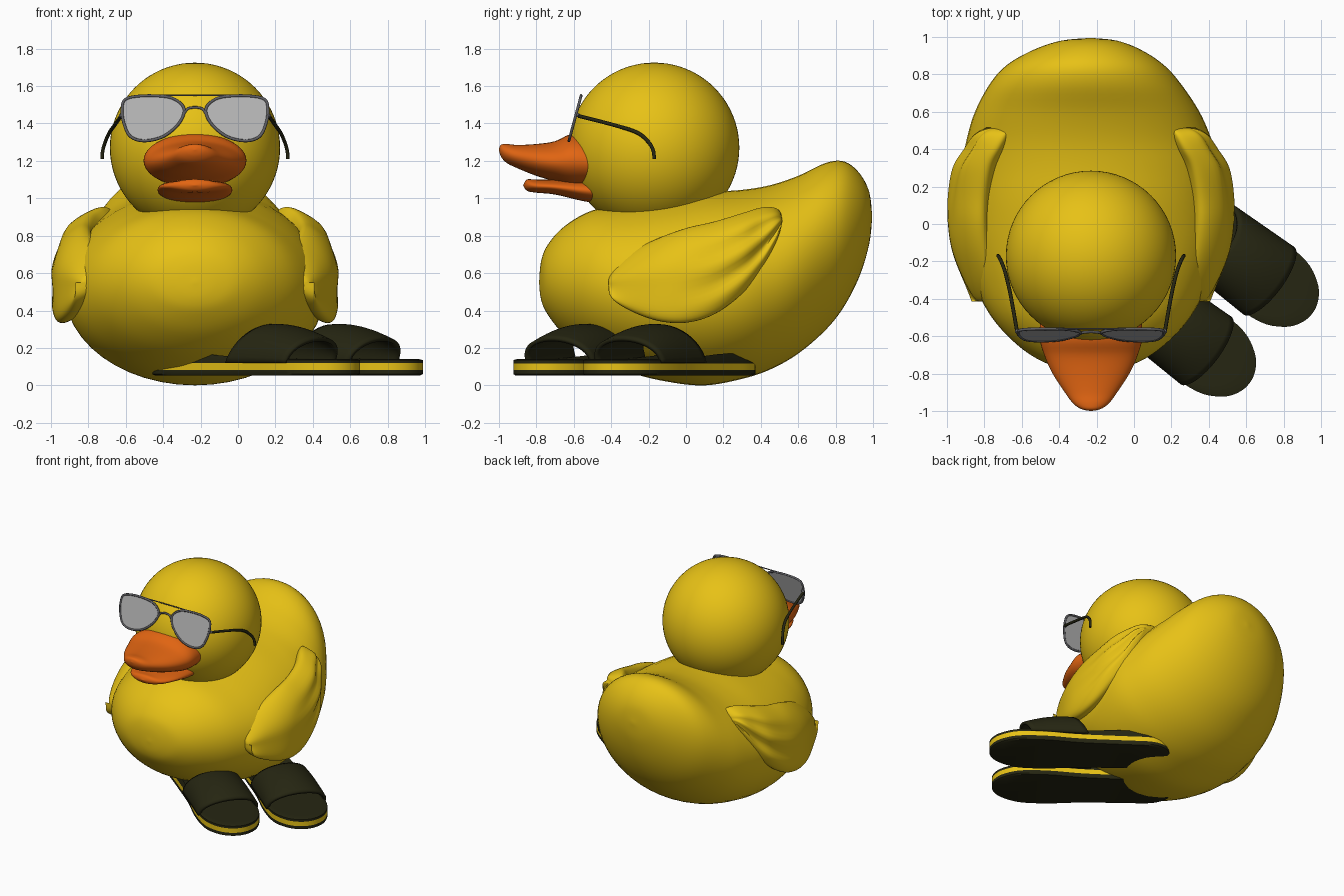
import bpy, bmesh, math
from mathutils import Vector

if "Cube" in bpy.data.objects:
    bpy.data.objects.remove(bpy.data.objects["Cube"])

CX = -0.23  # the bird's own centre line


def material(name, rgb):
    m = bpy.data.materials.new(name)
    m.diffuse_color = (*rgb, 1)
    m.use_nodes = True
    m.node_tree.nodes["Principled BSDF"].inputs["Base Color"].default_value = m.diffuse_color
    return m


YELLOW = material("yellow", (0.82, 0.55, 0.008))
ORANGE = material("orange", (0.76, 0.13, 0.006))
BLACK = material("olive black", (0.019, 0.019, 0.006))
LENS = material("lens grey", (0.45, 0.45, 0.45))
FRAME = material("frame grey", (0.11, 0.11, 0.12))


def add(name, bm, *mats, angle=60):
    bmesh.ops.remove_doubles(bm, verts=bm.verts, dist=1e-5)
    bmesh.ops.recalc_face_normals(bm, faces=bm.faces)
    me = bpy.data.meshes.new(name)
    bm.to_mesh(me)
    bm.free()
    for m in mats:
        me.materials.append(m)
    ob = bpy.data.objects.new(name, me)
    bpy.context.collection.objects.link(ob)
    bpy.ops.object.select_all(action='DESELECT')
    ob.select_set(True)
    bpy.context.view_layer.objects.active = ob
    bpy.ops.object.shade_smooth_by_angle(angle=math.radians(angle))
    return ob


def spline(pts, steps, closed=False):
    """Catmull-Rom curve through points of any dimension."""
    n, out = len(pts), []
    for i in range(n if closed else n - 1):
        q = [pts[(i + k) % n if closed else min(max(i + k, 0), n - 1)] for k in (-1, 0, 1, 2)]
        for s in range(steps):
            t = s / steps
            out.append([0.5 * (2 * b + (c - a) * t + (2 * a - 5 * b + 4 * c - d) * t * t
                               + (3 * b - a - 3 * c + d) * t ** 3) for a, b, c, d in zip(*q)])
    return out if closed else out + [list(pts[-1])]


def skin(bm, rings, closed=True):
    rows = [[bm.verts.new(p) for p in r] for r in rings]
    n = len(rows[0])
    for a, b in zip(rows, rows[1:]):
        for i in range(n if closed else n - 1):
            j = (i + 1) % n
            bm.faces.new((a[i], a[j], b[j], b[i]))
    return rows


def loft(name, stations, mat, section, steps=5, sides=48):
    """Skin closed sections along y; section(station, angle) gives a point."""
    bm = bmesh.new()
    rows = skin(bm, [[section(s, 2 * math.pi * i / sides) for i in range(sides)]
                     for s in spline(stations, steps)])
    bm.faces.new(rows[0])
    bm.faces.new(rows[-1])
    bmesh.ops.dissolve_degenerate(bm, dist=1e-5, edges=bm.edges)
    return add(name, bm, mat)


def oval(s, a):
    y, zb, zt, hw, dx = s
    return (CX + dx + max(hw, 0) * math.cos(a), y, (zb + zt) / 2 + (zt - zb) / 2 * math.sin(a))


def tube(name, pts, r, mat, closed=False):
    cu = bpy.data.curves.new(name, 'CURVE')
    cu.dimensions = '3D'
    cu.bevel_depth, cu.bevel_resolution, cu.use_fill_caps = r, 2, True
    sp = cu.splines.new('POLY')
    sp.points.add(len(pts) - 1)
    for p, co in zip(sp.points, pts):
        p.co = (*co, 1)
    sp.use_cyclic_u = closed
    tmp = bpy.data.objects.new(name + "_path", cu)
    bm = bmesh.new()
    bm.from_mesh(tmp.to_mesh())
    tmp.to_mesh_clear()
    bpy.data.objects.remove(tmp)
    add(name, bm, mat)


# Body with upturned tail: y, bottom, top, half width, sideways shift
loft("body", [
    (-.785, .55, .55, 0, 0), (-.775, .46, .66, .12, 0), (-.74, .38, .75, .25, 0),
    (-.65, .27, .85, .39, 0), (-.5, .16, .935, .53, 0), (-.3, .07, .97, .635, 0),
    (-.1, .02, 1.0, .69, 0), (.1, 0, 1.03, .70, 0), (.3, .035, 1.045, .69, 0),
    (.45, .085, 1.07, .655, -.01), (.6, .17, 1.12, .60, -.02), (.75, .30, 1.19, .51, -.03),
    (.85, .43, 1.195, .42, -.03), (.93, .59, 1.13, .29, -.02), (.98, .76, 1.03, .15, -.01),
    (.995, .9, .9, 0, 0)], YELLOW, oval)

# Head
bm = bmesh.new()
bmesh.ops.create_uvsphere(bm, u_segments=64, v_segments=40, radius=.455)
bmesh.ops.translate(bm, verts=bm.verts, vec=(CX, -.17, 1.27))
add("head", bm, YELLOW)

# Beak
loft("upper_beak", [
    (-.45, 1.06, 1.32, .265, 0), (-.6, 1.06, 1.345, .275, 0), (-.7, 1.09, 1.305, .25, 0),
    (-.8, 1.12, 1.29, .205, 0), (-.9, 1.16, 1.285, .14, 0), (-.96, 1.19, 1.29, .095, 0),
    (-.99, 1.225, 1.285, .05, 0), (-1.0, 1.26, 1.26, 0, 0)], ORANGE, oval)
loft("lower_beak", [
    (-.45, .97, 1.1, .19, 0), (-.55, .985, 1.1, .2, 0), (-.7, 1.02, 1.1, .19, 0),
    (-.8, 1.03, 1.1, .15, 0), (-.85, 1.04, 1.1, .09, 0), (-.87, 1.07, 1.07, 0, 0)], ORANGE, oval)

# Wings: y, bottom, top, inner and outer distance from the centre line
WING = [(-.415, .55, .55, .58, .58), (-.40, .47, .62, .53, .62), (-.3, .40, .71, .50, .68),
        (-.15, .345, .785, .53, .74), (0, .335, .84, .54, .765), (.15, .38, .875, .53, .765),
        (.3, .49, .92, .50, .74), (.4, .61, .95, .46, .68), (.47, .74, .95, .44, .63),
        (.505, .83, .925, .45, .57), (.515, .88, .88, .5, .5)]
for side, label in ((-1, "left"), (1, "right")):
    def wing(s, a):
        y, zb, zt, xi, xo = s
        v = math.sin(a)
        grow = min(max((y + .05) / .4, 0), 1)
        # shallow feather grooves toward the tip, upper edge leaning inward
        x = (xi + xo) / 2 + (xo - xi) / 2 * math.cos(a) * (1 - .13 * grow * (1 - math.cos(9 * v)))
        return (CX + side * (x - .06 * v * abs(v)), y, (zb + zt) / 2 + (zt - zb) / 2 * v)
    loft(label + "_wing", WING, YELLOW, wing)


# Sunglasses, on a plane leaning back
def glass(x, z, dy=0):
    return Vector((CX + x, -.56 + .27 * (z - 1.55) + dy, z))


OUTLINE = [(.37, 1.53), (.27, 1.548), (.14, 1.54), (.075, 1.505), (.058, 1.46), (.09, 1.395),
           (.17, 1.33), (.27, 1.307), (.345, 1.33), (.38, 1.4), (.39, 1.475)]
for side, label in ((-1, "left"), (1, "right")):
    rim = spline(OUTLINE, 5, True)
    bm = bmesh.new()
    bm.faces.new([bm.verts.new(glass(side * x, z, -.003)) for x, z in rim])
    ext = bmesh.ops.extrude_face_region(bm, geom=bm.faces[:])
    bmesh.ops.translate(bm, verts=[v for v in ext['geom'] if isinstance(v, bmesh.types.BMVert)],
                        vec=(0, .006, 0))
    add(label + "_lens", bm, LENS, angle=30)
    tube(label + "_rim", [glass(side * x, z) for x, z in rim], .008, FRAME, True)
    tube(label + "_hinge", [glass(side * .38, 1.45), (CX + side * .40, -.57, 1.44)], .011, FRAME)
    arm = [(.395, -.575, 1.44), (.43, -.38, 1.39), (.458, -.26, 1.35), (.48, -.20, 1.30),
           (.493, -.175, 1.255), (.497, -.17, 1.21)]
    tube(label + "_temple_arm", [(CX + side * x, y, z) for x, y, z in spline(arm, 5)], .01, BLACK)
bridge = [(-.062, 1.445), (-.04, 1.478), (0, 1.486), (.04, 1.478), (.062, 1.445)]
tube("bridge", [glass(x, z) for x, z in spline(bridge, 4)], .007, FRAME)
tube("brow_bar", [glass(-.27, 1.55), glass(.27, 1.55)], .004, FRAME)

# Slippers: t runs heel to toe, n across
D, N = Vector((.8, -.6, 0)), Vector((.6, .8, 0))
SOLE = [(-.245, 0), (-.22, .10), (-.12, .165), (.1, .175), (.4, .185), (.65, .212),
        (.85, .205), (.97, .15), (1.03, .08), (1.05, 0)]
EDGE = spline(SOLE + [(t, -n) for t, n in SOLE[-2:0:-1]], 4, True)
for label, along, across in (("first", -.045, -.31), ("second", 0, .19)):
    def place(t, n, z):
        return D * (t + along) + N * (n + across) + Vector((0, 0, z))

    def ring(scale, z, lift=0):
        # lift raises the footbed toward the heel
        return [place(.4 + (t - .4) * scale, n * scale,
                      z + lift * min(max((.55 - t) / .4, 0), 1)) for t, n in EDGE]

    # Sole with a coloured stripe around its middle
    bm = bmesh.new()
    rows = skin(bm, [ring(.97, .052), ring(1, .06), ring(1, .083), ring(1, .118),
                     ring(1, .135), ring(.96, .14, .03), ring(.88, .14, .02)])
    bm.faces.new(rows[0])
    bm.faces.new(rows[-1])
    for f in bm.faces:
        z = f.calc_center_median().z
        f.material_index = int(.09 < z < .11 and len(f.verts) == 4)
    add(label + "_slipper_sole", bm, BLACK, YELLOW, angle=40)

    # Domed strap, open at both ends
    bm = bmesh.new()
    rings = []
    for i in range(13):
        u = i / 12
        row = []
        for k in range(33):
            a = math.pi * k / 32
            s = math.sin(a)
            rear, front = .35 + .13 * s, .76 + .07 * s
            h = .195 + .03 * u - .10 * u * u
            row.append(place(rear + (front - rear) * u, (.20 + .015 * u) * math.cos(a),
                             .12 + h * s ** .8))
        rings.append(row)
    skin(bm, rings, closed=False)
    strap = add(label + "_slipper_strap", bm, BLACK, angle=50)
    thick = strap.modifiers.new("thickness", 'SOLIDIFY')
    thick.thickness, thick.offset = .022, 0
